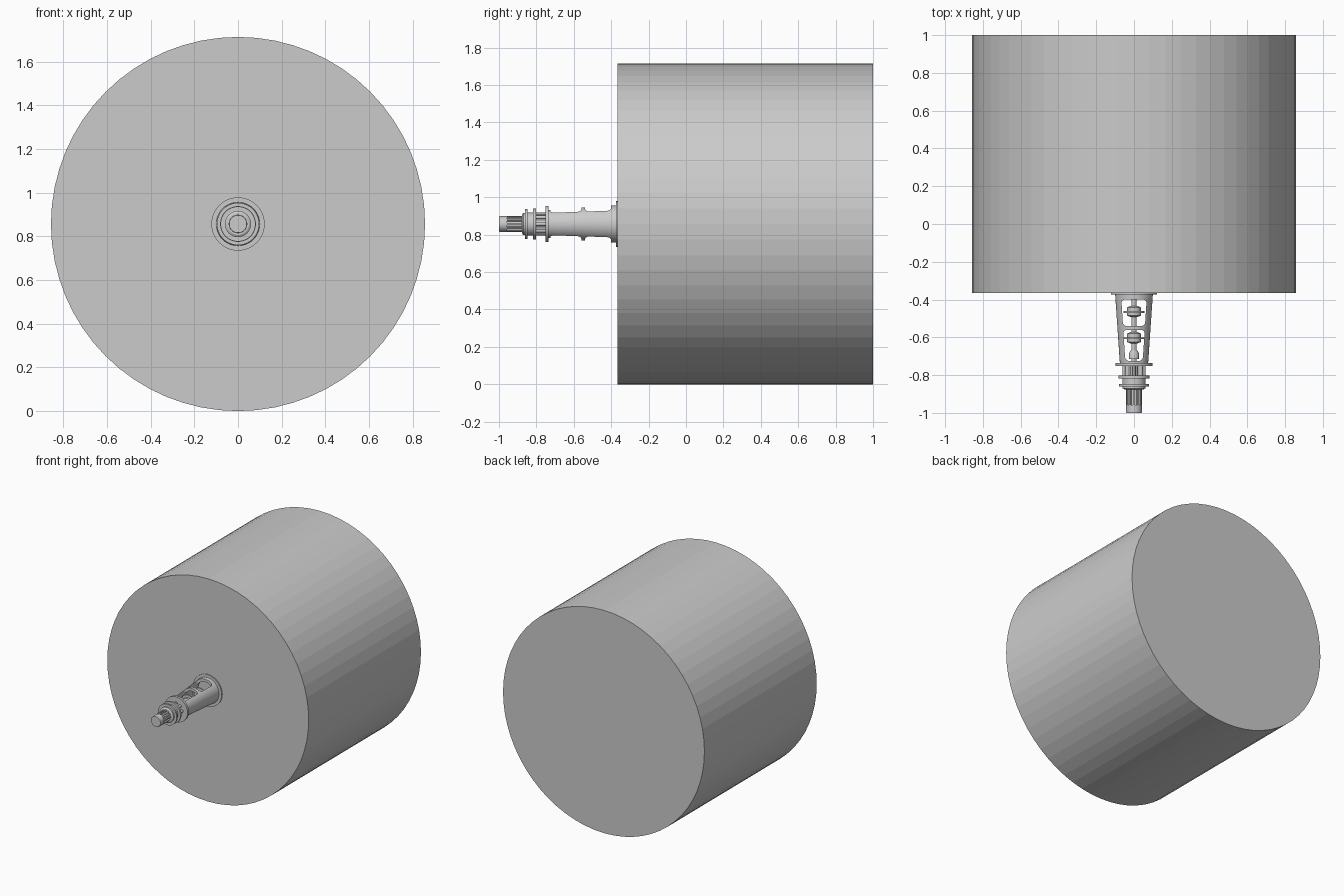
import bpy, bmesh
from math import pi, cos, sin, radians
from mathutils import Vector, Matrix

AXIS_Z = 0.857

old = bpy.data.objects.get("Cube")
if old:
    bpy.data.objects.remove(old, do_unlink=True)

grey = bpy.data.materials.new("plain_grey")
grey.use_nodes = True
grey.diffuse_color = (0.6, 0.6, 0.6, 1)
grey.node_tree.nodes["Principled BSDF"].inputs["Base Color"].default_value = (0.6, 0.6, 0.6, 1)


def finish(name, bm, smooth=True):
    """Turn a bmesh into a grey object on the main axis."""
    bmesh.ops.recalc_face_normals(bm, faces=bm.faces)
    mesh = bpy.data.meshes.new(name)
    bm.to_mesh(mesh)
    bm.free()
    mesh.materials.append(grey)
    obj = bpy.data.objects.new(name, mesh)
    bpy.context.collection.objects.link(obj)
    obj.location.z = AXIS_Z
    if smooth:
        bpy.ops.object.select_all(action='DESELECT')
        obj.select_set(True)
        bpy.context.view_layer.objects.active = obj
        bpy.ops.object.shade_smooth_by_angle(angle=radians(30))
    return obj


def lathe(name, profile, sides=40, closed=False, smooth=True, offset=(0, 0)):
    """Revolve (radius, y) points around the y axis; cap the ends or close the loop."""
    bm = bmesh.new()
    rings = []
    for r, y in profile:
        rings.append([bm.verts.new((offset[0] + r * sin(2 * pi * i / sides), y,
                                    offset[1] + r * cos(2 * pi * i / sides)))
                      for i in range(sides)])
    pairs = list(zip(rings, rings[1:]))
    if closed:
        pairs.append((rings[-1], rings[0]))
    else:
        bm.faces.new(rings[0])
        bm.faces.new(rings[-1])
    for a, b in pairs:
        for i in range(sides):
            j = (i + 1) % sides
            bm.faces.new((a[i], a[j], b[j], b[i]))
    return finish(name, bm, smooth)


def disc(name, radius, y0, y1, **kw):
    return lathe(name, [(radius, y0), (radius, y1)], **kw)


def window_cutter(y0, w0, y1, w1):
    """Tapered rounded prism running vertically through the yoke."""
    bm = bmesh.new()
    corners = [(-w0, y0), (w0, y0), (w1, y1), (-w1, y1)]
    face = bm.faces.new([bm.verts.new((x, y, -0.3)) for x, y in corners])
    geom = bmesh.ops.extrude_face_region(bm, geom=[face])["geom"]
    bmesh.ops.translate(bm, verts=[g for g in geom if isinstance(g, bmesh.types.BMVert)],
                        vec=(0, 0, 0.6))
    upright = [e for e in bm.edges if abs(e.verts[0].co.z - e.verts[1].co.z) > 0.5]
    bmesh.ops.bevel(bm, geom=upright, offset=0.02, segments=4, profile=0.5, affect='EDGES')
    cutter = finish("window_cutter", bm, False)
    cutter.hide_render = True
    return cutter


# Large drum body
disc("drum_body", 0.857, -0.365, 1.0, sides=64, smooth=False)

# Mounting plate and tapered yoke shell
disc("mounting_plate", 0.122, -0.373, -0.36)
yoke = lathe("yoke", [(0.10, -0.37), (0.098, -0.40), (0.075, -0.735),
                      (0.055, -0.735), (0.078, -0.37)], sides=48, closed=True)

# Openings through the top and bottom of the yoke
for spec in ((-0.54, 0.058, -0.40, 0.067), (-0.725, 0.046, -0.56, 0.057)):
    cutter = window_cutter(*spec)
    cut = yoke.modifiers.new("window", 'BOOLEAN')
    cut.operation = 'DIFFERENCE'
    cut.solver = 'EXACT'
    cut.object = cutter
    bpy.context.view_layer.objects.active = yoke
    bpy.ops.object.modifier_apply(modifier=cut.name)
    bpy.data.objects.remove(cutter, do_unlink=True)

# Inner stem with its couplings and nut
disc("stem", 0.014, -0.76, -0.36, sides=20)
for i, y in enumerate((-0.465, -0.605)):
    lathe(f"stem_coupling_{i + 1}",
          [(0.02, y - 0.027), (0.036, y - 0.02), (0.036, y - 0.005), (0.056, y - 0.005),
           (0.056, y + 0.005), (0.036, y + 0.005), (0.036, y + 0.024), (0.02, y + 0.032)],
          sides=24)
lathe("stem_nut", [(0.026, -0.715), (0.026, -0.685), (0.018, -0.67)], sides=12)

# Yoke end flange and the posts that carry the collar
disc("yoke_flange", 0.097, -0.752, -0.735)
for i in range(8):
    a = i * pi / 4
    disc(f"collar_post_{i + 1}", 0.011, -0.81, -0.745, sides=12,
         offset=(0.05 * sin(a), 0.05 * cos(a)))
disc("centre_post", 0.02, -0.81, -0.745, sides=20)

# Double-flanged collar
lathe("collar", [(0.05, -0.876), (0.06, -0.87), (0.06, -0.86), (0.08, -0.86), (0.08, -0.848),
                 (0.062, -0.848), (0.062, -0.817), (0.082, -0.817), (0.082, -0.803),
                 (0.05, -0.803)])

# Ribbed neck and end cap
disc("neck", 0.034, -0.965, -0.87)
bm = bmesh.new()
for i in range(12):
    m = (Matrix.Rotation(i * pi / 6, 4, 'Y') @ Matrix.Translation((0.036, -0.917, 0))
         @ Matrix.Diagonal((0.014, 0.08, 0.009, 1)))
    bmesh.ops.create_cube(bm, size=1, matrix=m)
finish("neck_ribs", bm, False)
lathe("end_cap", [(0.040, -1.0), (0.042, -0.997), (0.042, -0.957)])
